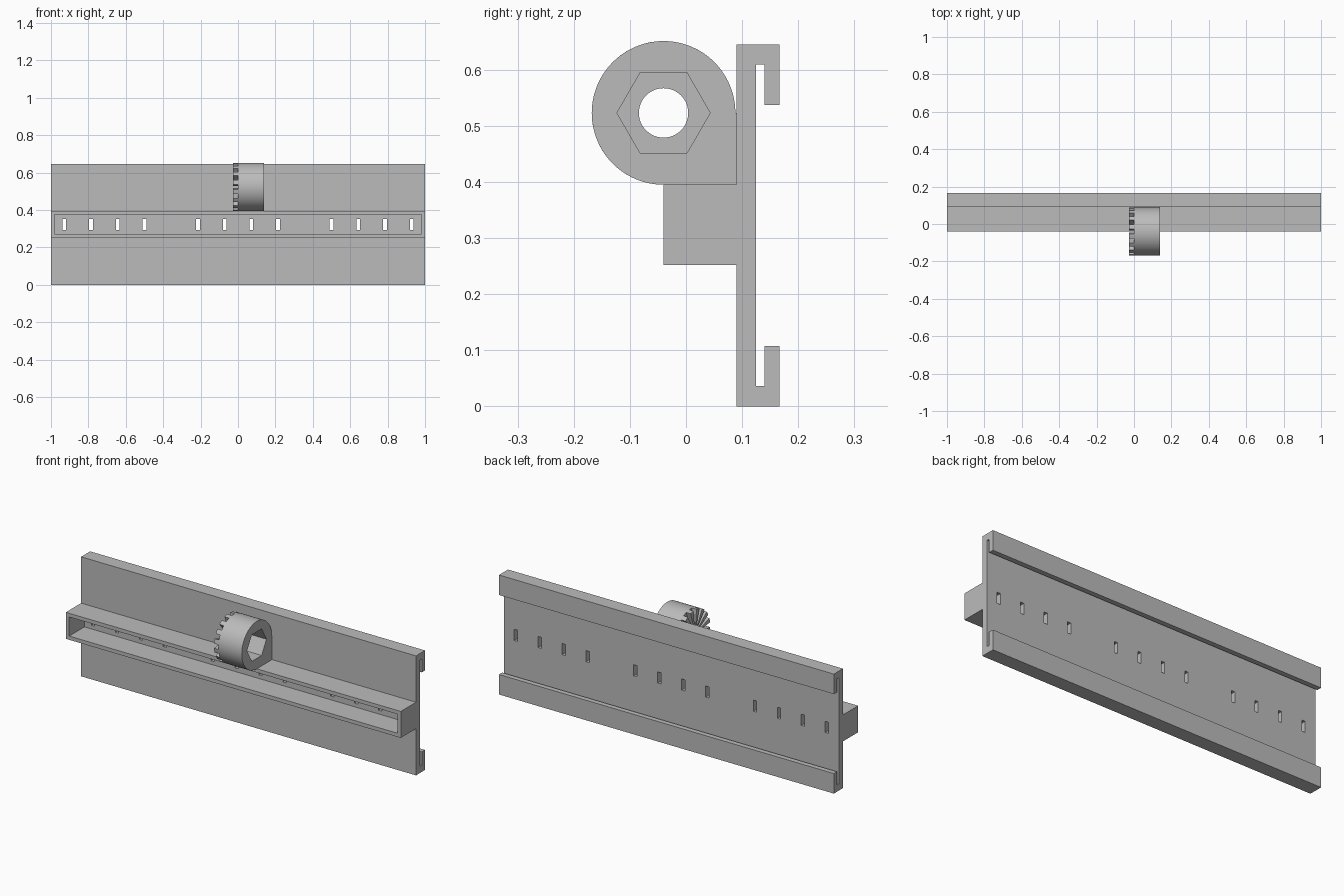
import bpy, bmesh
from math import sin, cos, pi, radians

cube = bpy.data.objects.get("Cube")
if cube:
    bpy.data.objects.remove(cube, do_unlink=True)

grey = bpy.data.materials.new("plain grey")
grey.use_nodes = True
grey.diffuse_color = (0.5, 0.5, 0.5, 1)
grey.node_tree.nodes["Principled BSDF"].inputs["Base Color"].default_value = (0.5, 0.5, 0.5, 1)


def extrude_x(name, profiles, x0, x1):
    """Extrude closed (y, z) profiles along x into one object."""
    bm = bmesh.new()
    for profile in profiles:
        face = bm.faces.new([bm.verts.new((x0, y, z)) for y, z in profile])
        out = bmesh.ops.extrude_face_region(bm, geom=[face])
        verts = [v for v in out["geom"] if isinstance(v, bmesh.types.BMVert)]
        bmesh.ops.translate(bm, verts=verts, vec=(x1 - x0, 0, 0))
    bmesh.ops.recalc_face_normals(bm, faces=bm.faces)
    mesh = bpy.data.meshes.new(name)
    bm.to_mesh(mesh)
    bm.free()
    mesh.materials.append(grey)
    obj = bpy.data.objects.new(name, mesh)
    bpy.context.collection.objects.link(obj)
    return obj


def rect(y0, y1, z0, z1):
    return [(y0, z0), (y1, z0), (y1, z1), (y0, z1)]


def arc(radius, start, end, steps):
    """Points about the clamp axis, angles in degrees."""
    pts = []
    for i in range(steps + 1):
        a = radians(start + (end - start) * i / steps)
        pts.append((AXIS_Y + radius * cos(a), AXIS_Z + radius * sin(a)))
    return pts


def activate(obj):
    bpy.ops.object.select_all(action='DESELECT')
    obj.select_set(True)
    bpy.context.view_layer.objects.active = obj


def cut(obj, cutter):
    cutter.hide_render = True
    mod = obj.modifiers.new("cut", 'BOOLEAN')
    mod.operation = 'DIFFERENCE'
    mod.solver = 'EXACT'
    mod.object = cutter
    activate(obj)
    bpy.ops.object.modifier_apply(modifier=mod.name)
    bpy.data.objects.remove(cutter, do_unlink=True)


AXIS_Y, AXIS_Z = -0.04, 0.523
TOP = 0.645

# Back plate with a hooked lip along each long edge
lower = [(0.167, 0), (0.167, 0.108), (0.14, 0.108), (0.14, 0.036), (0.125, 0.036)]
upper = [(y, TOP - z) for y, z in reversed(lower)]
plate = extrude_x("back_plate", [[(0.09, 0)] + lower + upper + [(0.09, TOP)]], -1, 1)

# Three groups of four narrow slots through the plate
for group in (-1, 0, 1):
    for i in range(4):
        x = group * 0.714 + (i - 1.5) * 0.143
        cut(plate, extrude_x("slot_cutter", [rect(0.07, 0.135, 0.292, 0.352)], x - 0.01, x + 0.01))

# Open trough on the front
trough = extrude_x("front_trough", [rect(-0.04, 0.09, 0.252, 0.395)], -1, 1)
cut(trough, extrude_x("pocket_cutter", [rect(-0.1, 0.15, 0.272, 0.375)], -0.98, 0.98))

# Round clamp body with a square foot, hexagonal pocket and round bore
body = extrude_x("clamp_body", [arc(0.128, 0, 270, 72) + [(0.09, 0.395), (0.09, AXIS_Z)]], 0, 0.14)
cut(body, extrude_x("bore_cutter", [arc(0.044, 0, 352.5, 47)], -0.1, 0.3))
cut(body, extrude_x("hex_cutter", [arc(0.083, 0, 300, 5)], 0.04, 0.3))

# Ring of sixteen radial teeth on the clamp's end
step = 360 / 16
teeth = []
for i in range(16):
    mid = (i + 0.5) * step
    a, b = mid - step / 4, mid + step / 4
    teeth.append(arc(0.128, a, b, 4) + arc(0.044, b, a, 4))
tooth_ring = extrude_x("clamp_teeth", teeth, -0.026, 0)

for obj in (body, tooth_ring):
    activate(obj)
    bpy.ops.object.shade_smooth_by_angle(angle=radians(30))
